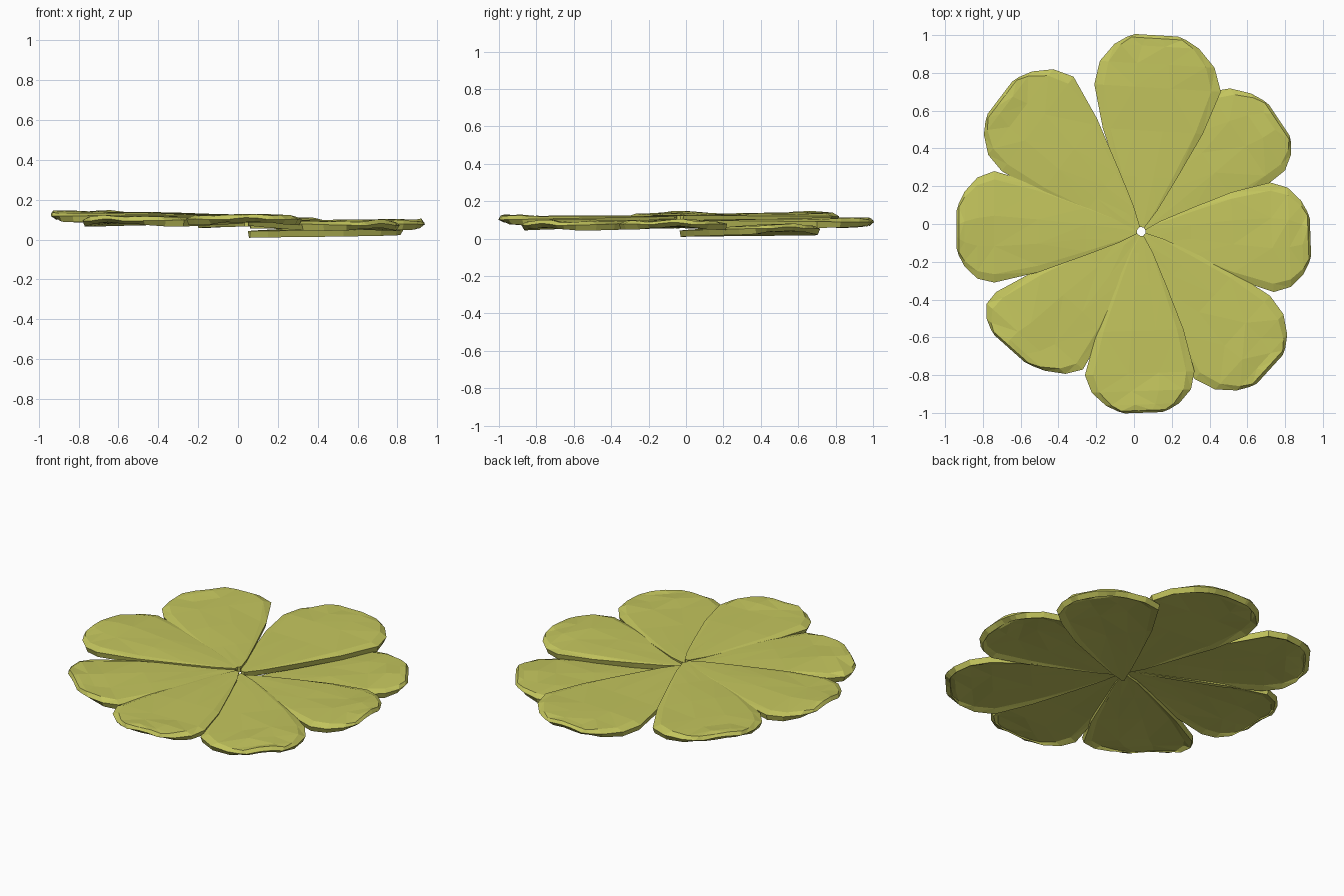
import bpy, bmesh, math, random
from mathutils import Vector

if "Cube" in bpy.data.objects:
    bpy.data.objects.remove(bpy.data.objects["Cube"])

random.seed(4)
mat = bpy.data.materials.new("petal_yellow_green")
mat.diffuse_color = (0.55, 0.56, 0.11, 1)
mat.use_nodes = True
mat.node_tree.nodes["Principled BSDF"].inputs["Base Color"].default_value = mat.diffuse_color
CENTRE = Vector((0.04, -0.04))

# Each petal: clockwise shoulder, counter-clockwise shoulder, tip, heights at base and tip
PETALS = [
    ((0.46, 0.70), (-0.21, 0.74), (0.12, 1.00), 0.085, 0.100),
    ((0.72, 0.22), (0.40, 0.70), (0.77, 0.55), 0.028, 0.066),
    ((0.74, -0.36), (0.72, 0.22), (0.935, -0.07), 0.075, 0.088),
    ((0.32, -0.82), (0.72, -0.38), (0.72, -0.77), 0.090, 0.082),
    ((-0.26, -0.80), (0.32, -0.78), (0.05, -1.00), 0.105, 0.112),
    ((-0.73, -0.36), (-0.27, -0.77), (-0.66, -0.66), 0.100, 0.105),
    ((-0.74, 0.28), (-0.74, -0.31), (-0.94, -0.03), 0.110, 0.130),
    ((-0.32, 0.78), (-0.70, 0.28), (-0.71, 0.67), 0.110, 0.130),
]

# Length position and relative half width of the tapering part
TAPER = [(0.03, 0.04), (0.15, 0.21), (0.38, 0.46), (0.70, 0.79), (1.0, 1.0)]
ACROSS = [-1, -0.85, -0.35, 0.2, 0.85, 1]


def petal_rows(a, b, tip):
    """Return (row centre, half-width vector, edge factor, length) for each cross row."""
    a, b, tip = Vector(a), Vector(b), Vector(tip)
    mid, half = (a + b) / 2, (a - b) / 2
    reach = tip - mid
    rows = [(CENTRE.lerp(mid, t), half * w, 0, t * 0.75) for t, w in TAPER]
    for deg in (25, 48, 62, 70):
        c, s = math.cos(math.radians(deg)), math.sin(math.radians(deg))
        rows.append((mid + reach * s * 1.06, half * c, 1 if deg == 70 else 0, 0.75 + 0.25 * s))
    return rows


def make_petal(index, a, b, tip, z_base, z_tip):
    bm = bmesh.new()
    grid = []
    for centre, half, rim, t in petal_rows(a, b, tip):
        row = []
        for u in ACROSS:
            p = centre + half * u
            z = z_base + (z_tip - z_base) * t
            z += 0.014 - 0.010 * u * u * t          # gentle dome
            if abs(u) == 1 or rim:
                z -= 0.016 * t                       # turned-down rim
            else:
                z += random.uniform(-0.006, 0.006) * t
            row.append(bm.verts.new((p.x, p.y, z)))
        grid.append(row)
    for r0, r1 in zip(grid, grid[1:]):
        for i in range(len(ACROSS) - 1):
            bm.faces.new((r0[i], r0[i + 1], r1[i + 1], r1[i]))
    bmesh.ops.triangulate(bm, faces=bm.faces[:])
    bmesh.ops.recalc_face_normals(bm, faces=bm.faces[:])
    if sum(f.normal.z for f in bm.faces) < 0:
        bmesh.ops.reverse_faces(bm, faces=bm.faces[:])
    me = bpy.data.meshes.new(f"petal_{index}")
    bm.to_mesh(me)
    bm.free()
    me.materials.append(mat)
    ob = bpy.data.objects.new(f"petal_{index}", me)
    bpy.context.collection.objects.link(ob)
    # Thickness below the top surface
    sol = ob.modifiers.new("thickness", "SOLIDIFY")
    sol.thickness = 0.034
    sol.offset = -1


for i, spec in enumerate(PETALS, 1):
    make_petal(i, *spec)
